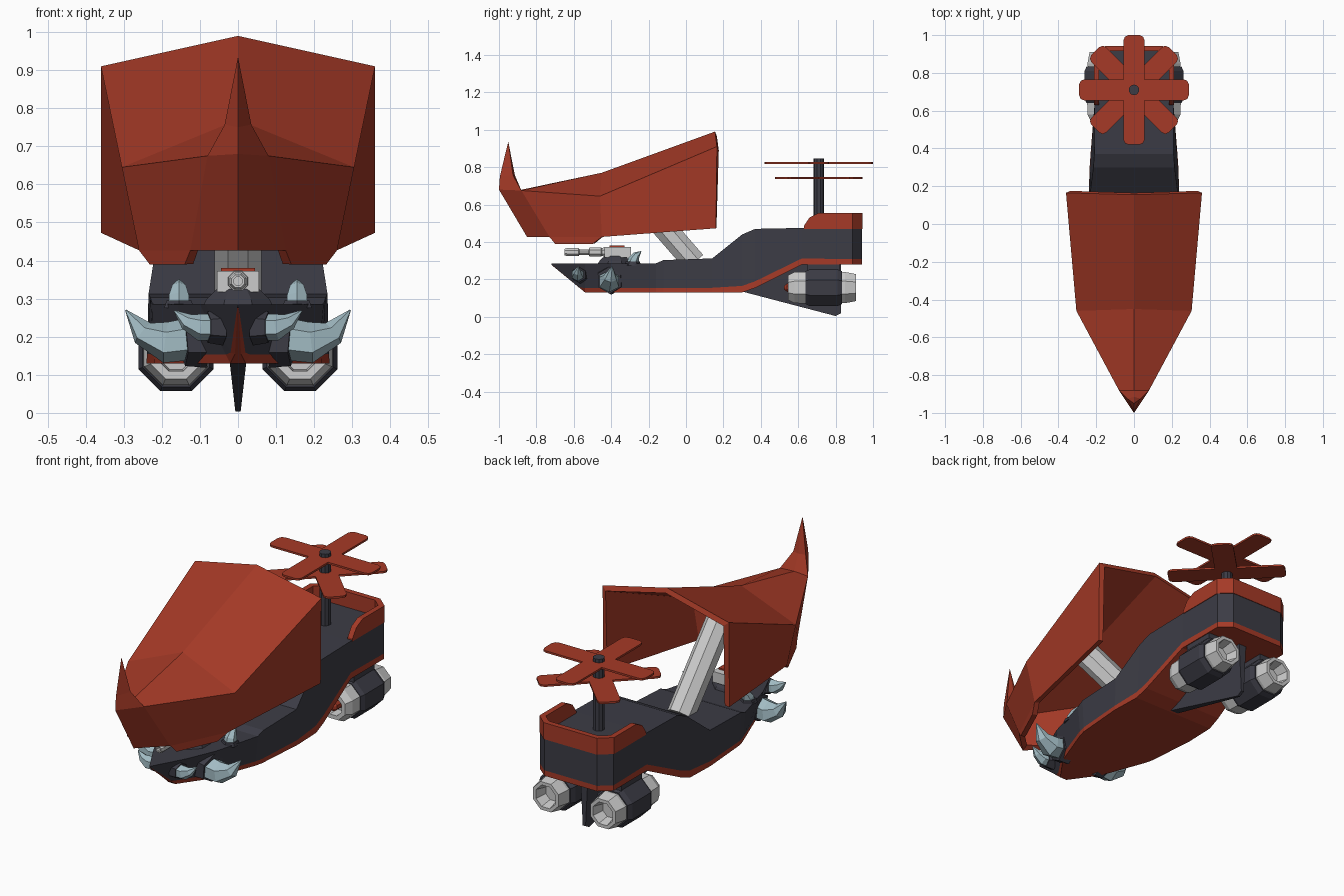
import bpy, bmesh, math
from mathutils import Vector as V, Matrix

if "Cube" in bpy.data.objects:
    bpy.data.objects.remove(bpy.data.objects["Cube"])


def material(name, col):
    m = bpy.data.materials.new(name)
    m.diffuse_color = (*col, 1)
    m.use_nodes = True
    m.node_tree.nodes["Principled BSDF"].inputs["Base Color"].default_value = m.diffuse_color
    return m


RED = material("rust_red", (0.38, 0.042, 0.02))
DARK = material("dark_plate", (0.045, 0.045, 0.06))
ICE = material("pale_horn", (0.36, 0.5, 0.55))


def build(name, verts, faces, mats=(), mirror=False, out_from=None, idx=None):
    bm = bmesh.new()
    vs = [bm.verts.new(v) for v in verts]
    for i, f in enumerate(faces):
        face = bm.faces.new([vs[k] for k in f])
        if idx:
            face.material_index = idx[i]
    bmesh.ops.recalc_face_normals(bm, faces=bm.faces)
    if out_from is not None:   # open sheets: make normals point away from a centre
        f = list(bm.faces)[0]
        if f.normal.dot(f.calc_center_median() - V(out_from)) < 0:
            bmesh.ops.reverse_faces(bm, faces=bm.faces)
    me = bpy.data.meshes.new(name)
    bm.to_mesh(me)
    bm.free()
    for m in mats:
        if m:
            me.materials.append(m)
    ob = bpy.data.objects.new(name, me)
    bpy.context.collection.objects.link(ob)
    if mirror:
        ob.modifiers.new("Mirror", 'MIRROR').merge_threshold = 0.0005
    return ob


def thicken(ob, t):
    s = ob.modifiers.new("Solidify", 'SOLIDIFY')
    s.thickness, s.offset, s.use_even_offset = t, -1, True


def loft(name, rings, mats, mirror=False):
    n = len(rings[0])
    faces = [(r * n + k, r * n + (k + 1) % n, (r + 1) * n + (k + 1) % n, (r + 1) * n + k)
             for r in range(len(rings) - 1) for k in range(n)]
    faces += [tuple(range(n)), tuple(range(len(rings) * n - n, len(rings) * n))]
    return build(name, [p for r in rings for p in r], faces, mats, mirror)


def tube(name, path, radii, sides, mat=None, mirror=False, axis=None, squash=1):
    path = [V(p) for p in path]
    first = V(axis) if axis else path[1] - path[0]
    ref = V((0, 1, 0)) if abs(first.normalized().z) > 0.9 else V((0, 0, 1))
    rings = []
    for i, p in enumerate(path):
        t = V(axis) if axis else path[min(i + 1, len(path) - 1)] - path[max(i - 1, 0)]
        u = t.cross(ref).normalized()
        v = u.cross(t).normalized()
        rings.append([p + radii[i] * (u * math.cos(a) + v * math.sin(a) * squash)
                      for a in [(k + 0.5) * math.tau / sides for k in range(sides)]])
    return loft(name, rings, [mat], mirror)


def along_y(name, x, z, prof, sides, mat=None, mirror=False):
    return tube(name, [(x, y, z) for y, r in prof], [r for y, r in prof], sides, mat, mirror, (0, 1, 0))


def box(name, c, size, mat=None, mirror=False):
    x, y, z = [s / 2 for s in size]
    rings = [[(c[0] + a * x, c[1] + b * y, c[2] + h * z) for a, b in ((-1, -1), (1, -1), (1, 1), (-1, 1))]
             for h in (-1, 1)]
    return loft(name, rings, [mat], mirror)


# Hull: y, bottom z, stripe z, deck z, bottom half width, deck half width
stations = [(-.72, .278, .281, .285, .001, .002), (-.57, .155, .158, .285, .008, .085),
            (-.54, .13, .153, .285, .02, .10), (-.40, .13, .153, .285, .12, .16),
            (-.16, .13, .153, .286, .21, .225), (-.12, .13, .153, .303, .22, .23),
            (.14, .13, .155, .312, .24, .235), (.30, .13, .165, .44, .235, .215),
            (.37, .155, .19, .47, .23, .21), (.62, .28, .312, .475, .21, .21),
            (.89, .28, .308, .475, .21, .21), (.94, .28, .308, .475, .15, .15)]
verts, faces, idx = [], [], []
for y, zb, zs, zt, wb, wt in stations:
    ws = wb + (wt - wb) * 0.15
    verts += [(-wb, y, zb), (wb, y, zb), (ws, y, zs), (wt, y, zt), (-wt, y, zt), (-ws, y, zs)]
for r in range(len(stations) - 1):
    for k in range(6):
        faces.append((r * 6 + k, r * 6 + (k + 1) % 6, r * 6 + 6 + (k + 1) % 6, r * 6 + 6 + k))
        idx.append(1 if k in (0, 1, 5) else 0)
e = len(verts) - 6
faces += [(0, 1, 2, 3, 4, 5), (e, e + 1, e + 2, e + 5), (e + 2, e + 3, e + 4, e + 5)]
idx += [0, 1, 0]
build("hull", verts, faces, [DARK, RED], idx=idx)

# Red stern rail
rail = [(.213, .63, .485), (.213, .66, .53), (.213, .71, .555), (.213, .89, .555), (.152, .943, .555), (0, .943, .555)]
n = len(rail)
thicken(build("stern_rail", rail + [(x, y, .47) for x, y, z in rail],
              [(i, i + 1, n + i + 1, n + i) for i in range(n - 1)], [RED], True, (0, .7, .5)), .028)

# Tail fin
fin = [(.30, .135, .022), (.80, .004, .007), (.83, .02, .008), (.83, .29, .022), (.60, .29, .024)]
loft("tail_fin", [[(s * w, y, z) for y, z, w in fin] for s in (-1, 1)], [DARK])

# Engines
ex, ez = .163, .156
along_y("engine_body", ex, ez, [(.64, .095), (.66, .107), (.81, .107), (.835, .095)], 8, DARK, True)
along_y("engine_intake", ex, ez, [(.65, .092), (.58, .09), (.545, .072), (.545, .05), (.60, .045)], 8, None, True)
along_y("engine_nozzle", ex, ez, [(.83, .088), (.85, .09), (.91, .078), (.91, .06), (.85, .045)], 8, None, True)
along_y("engine_core", ex, ez, [(.525, .01), (.54, .025), (.61, .025)], 8, RED, True)
box("engine_pylon", (ex, .735, .265), (.085, .17, .06), DARK, True)

# Mast and two four-bladed rotors
tube("mast", [(0, .71, .46), (0, .71, .845)], [.028, .028], 10, DARK)
for name, z, turn in (("upper_rotor", .822, 0), ("lower_rotor", .742, math.pi / 4)):
    outline = []
    for q in range(4):
        m = Matrix.Rotation(q * math.pi / 2 + turn, 3, 'Z')
        outline += [m @ V(p) for p in ((.055, .055, 0), (.055, .265, 0), (.048, .282, 0), (.03, .29, 0),
                                       (-.03, .29, 0), (-.048, .282, 0), (-.055, .265, 0))]
    loft(name, [[p + V((0, .71, z + d)) for p in outline] for d in (-.005, .005)], [RED])

# Large folded canopy shell (half, mirrored)
shell = [(0, .155, .99), (0, -.45, .77), (0, -.90, .675), (.36, .165, .91), (.305, -.46, .645), (.08, -.88, .675),
         (0, -1.0, .68), (.36, .16, .473), (.26, -.45, .427), (.232, -.50, .39), (.14, -.70, .39),
         (.125, -.73, .427), (0, -.85, .427)]
canopy = build("canopy", shell, [(0, 1, 4, 3), (1, 2, 5, 4), (2, 6, 5), (3, 4, 8, 7), (4, 5, 11, 8),
                                 (5, 6, 12, 11), (8, 11, 10, 9)], [RED], True, (0, -.2, .4))
thicken(canopy, .025)

# Upswept prow spike
build("prow_spike", [(0, -1.0, .68), (0, -.995, .75), (0, -.97, .855), (0, -.95, .935), (.035, -.925, .757),
                     (.08, -.88, .675), (0, -.915, .757), (0, -.88, .675)],
      [(0, 1, 4, 5), (1, 2, 4), (2, 3, 4), (3, 6, 4), (4, 6, 7, 5), (0, 5, 7)],
      [RED], True, (0, -.9, .7))

# Slanted canopy support
tube("canopy_strut", [(0, .045, .29), (0, -.36, .755)], [.067, .067], 8)

# Deck gun
tube("gun_base", [(0, -.38, .28), (0, -.38, .298), (0, -.38, .325)], [.10, .09, .06], 8, DARK)
box("gun_body", (0, -.365, .345), (.11, .14, .055))
box("gun_top", (0, -.37, .375), (.09, .08, .01), RED)
along_y("gun_barrel", 0, .346, [(-.43, .03), (-.45, .022), (-.455, .027), (-.515, .027), (-.52, .016), (-.57, .016),
                                (-.575, .024), (-.635, .024), (-.65, .018), (-.65, .012), (-.61, .012)], 8)

# Side tusks with dark sockets, and deck horns
tube("large_tusk", [(.12, -.41, .195), (.19, -.41, .185), (.25, -.405, .21), (.295, -.395, .27)],
     [.062, .06, .037, .002], 6, ICE, True, squash=.9)
tube("large_socket", [(.09, -.40, .2), (.145, -.41, .195)], [.082, .072], 6, DARK, True)
tube("small_tusk", [(.06, -.575, .225), (.10, -.58, .225), (.135, -.58, .24), (.167, -.575, .268)],
     [.036, .035, .022, .002], 6, ICE, True)
tube("small_socket", [(.04, -.565, .225), (.08, -.575, .225)], [.048, .041], 6, DARK, True)
tube("deck_horn", [(.155, -.285, .28), (.155, -.28, .305), (.155, -.265, .33), (.155, -.24, .35)],
     [.032, .03, .02, .002], 6, ICE, True)
tube("horn_base", [(.155, -.285, .275), (.155, -.285, .295)], [.045, .038], 6, DARK, True)
